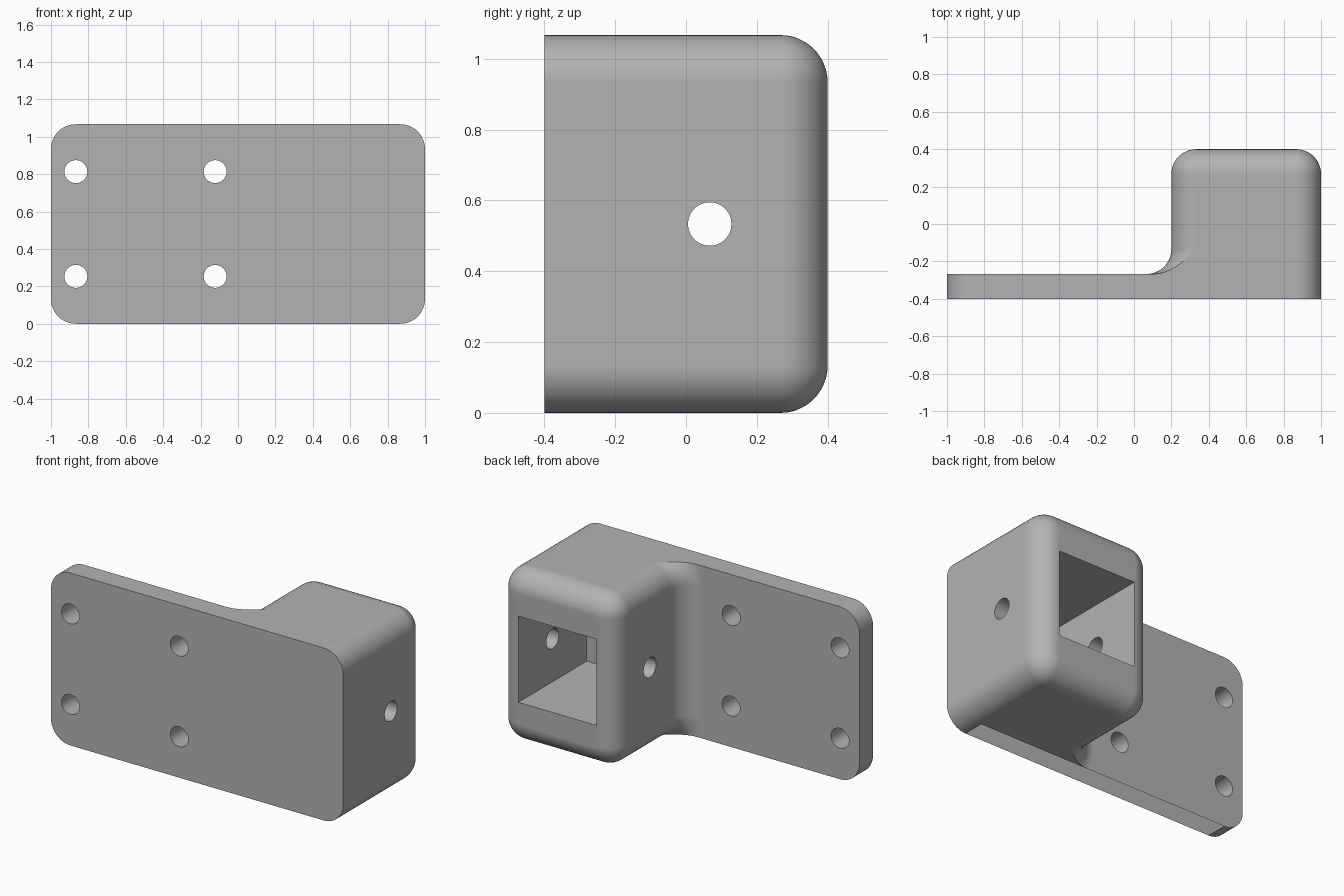
import bpy, bmesh
from math import sin, cos, asin, pi, radians
from mathutils import Matrix, Vector

if "Cube" in bpy.data.objects:
    bpy.data.objects.remove(bpy.data.objects["Cube"])

H, R, SEG = 1.067, 0.133, 12           # height, edge radius, segments per arc
FRONT, PLATE_BACK, BACK = -0.4, -0.267, 0.4

grey = bpy.data.materials.new("plain_grey")
grey.use_nodes = True
colour = (0.45, 0.45, 0.45, 1)
grey.diffuse_color = colour
grey.node_tree.nodes["Principled BSDF"].inputs["Base Color"].default_value = colour


def add_object(name, bm):
    bmesh.ops.remove_doubles(bm, verts=bm.verts, dist=0.0002)
    bmesh.ops.recalc_face_normals(bm, faces=bm.faces)
    mesh = bpy.data.meshes.new(name)
    bm.to_mesh(mesh)
    bm.free()
    mesh.materials.append(grey)
    obj = bpy.data.objects.new(name, mesh)
    bpy.context.collection.objects.link(obj)
    return obj


def arc(cx, cz, r, a0, a1):
    steps = [a0 + (a1 - a0) * i / SEG for i in range(SEG + 1)]
    return [(cx + r * cos(a), cz + r * sin(a)) for a in steps]


def outline(x0, grow):
    """Rounded outline; grow flares the left side, or shrinks all sides if negative."""
    left, right = R + grow, R + min(grow, 0)
    sweep = asin(min(1, R / left)) if grow > 0 else pi / 2
    xl, xr, lo, hi = x0 + R, 1 - R, R, H - R
    return (arc(xr, lo, right, -pi / 2, 0) + arc(xr, hi, right, 0, pi / 2)
            + arc(xl, hi, left, pi - sweep, pi) + arc(xl, lo, left, pi, pi + sweep))


def loft(name, x0, stations):
    bm = bmesh.new()
    rings = [[bm.verts.new((x, y, z)) for x, z in outline(x0, g)] for y, g in stations]
    n = len(rings[0])
    for a, b in zip(rings, rings[1:]):
        for i in range(n):
            j = (i + 1) % n
            bm.faces.new((a[i], a[j], b[j], b[i]))
    bm.faces.new(rings[0])
    bm.faces.new(rings[-1])
    return add_object(name, bm)


def hole_cutter(name, centres, axis, length, radius=0.0613):
    bm = bmesh.new()
    turn = Matrix.Rotation(pi / 2, 4, axis)
    for c in centres:
        bmesh.ops.create_cone(bm, cap_ends=True, segments=48, radius1=radius, radius2=radius,
                              depth=length, matrix=Matrix.Translation(Vector(c)) @ turn)
    return add_object(name, bm)


# Mounting plate
bracket = loft("mounting_bracket", -1, [(FRONT, 0), (PLATE_BACK, 0)])

# Socket block: flared foot, straight sides, rounded back edges
quarter = [pi / 2 * i / SEG for i in range(SEG + 1)]
foot = [(PLATE_BACK + R * (1 - cos(a)), R * (1 - sin(a))) for a in quarter]
rim = [(BACK - R + R * sin(a), R * (cos(a) - 1)) for a in quarter]
block = loft("socket_block", 0.2, foot + rim)

# Square socket open at the back
bm = bmesh.new()
depth = 0.8
bmesh.ops.create_cube(bm, size=1, matrix=Matrix.Translation((0.6, PLATE_BACK + depth / 2, H / 2))
                      @ Matrix.Diagonal((0.533, depth, 0.533, 1)))
socket = add_object("socket_cutter", bm)

# Cross pin hole and four screw holes
pin = hole_cutter("pin_hole_cutter", [(0.6, 0.067, H / 2)], 'Y', 1.2)
screws = hole_cutter("screw_hole_cutter",
                     [(x, PLATE_BACK, H / 2 + dz) for x in (-0.867, -0.122) for dz in (-0.28, 0.28)],
                     'X', 0.5)

# Combine into one solid
bpy.ops.object.select_all(action='DESELECT')
bpy.context.view_layer.objects.active = bracket
bracket.select_set(True)
for tool, op in ((block, 'UNION'), (socket, 'DIFFERENCE'), (pin, 'DIFFERENCE'), (screws, 'DIFFERENCE')):
    mod = bracket.modifiers.new(tool.name, 'BOOLEAN')
    mod.object, mod.operation, mod.solver = tool, op, 'EXACT'
    bpy.ops.object.modifier_apply(modifier=mod.name)
    bpy.data.objects.remove(tool)

# Merge flat seams, then shade
bm = bmesh.new()
bm.from_mesh(bracket.data)
bmesh.ops.remove_doubles(bm, verts=bm.verts, dist=0.0002)
bmesh.ops.dissolve_limit(bm, angle_limit=radians(0.5), verts=bm.verts, edges=bm.edges)
bm.to_mesh(bracket.data)
bm.free()
bpy.ops.object.shade_smooth_by_angle(angle=radians(30))
normals = bracket.modifiers.new("flat_face_normals", 'WEIGHTED_NORMAL')
normals.keep_sharp = True
